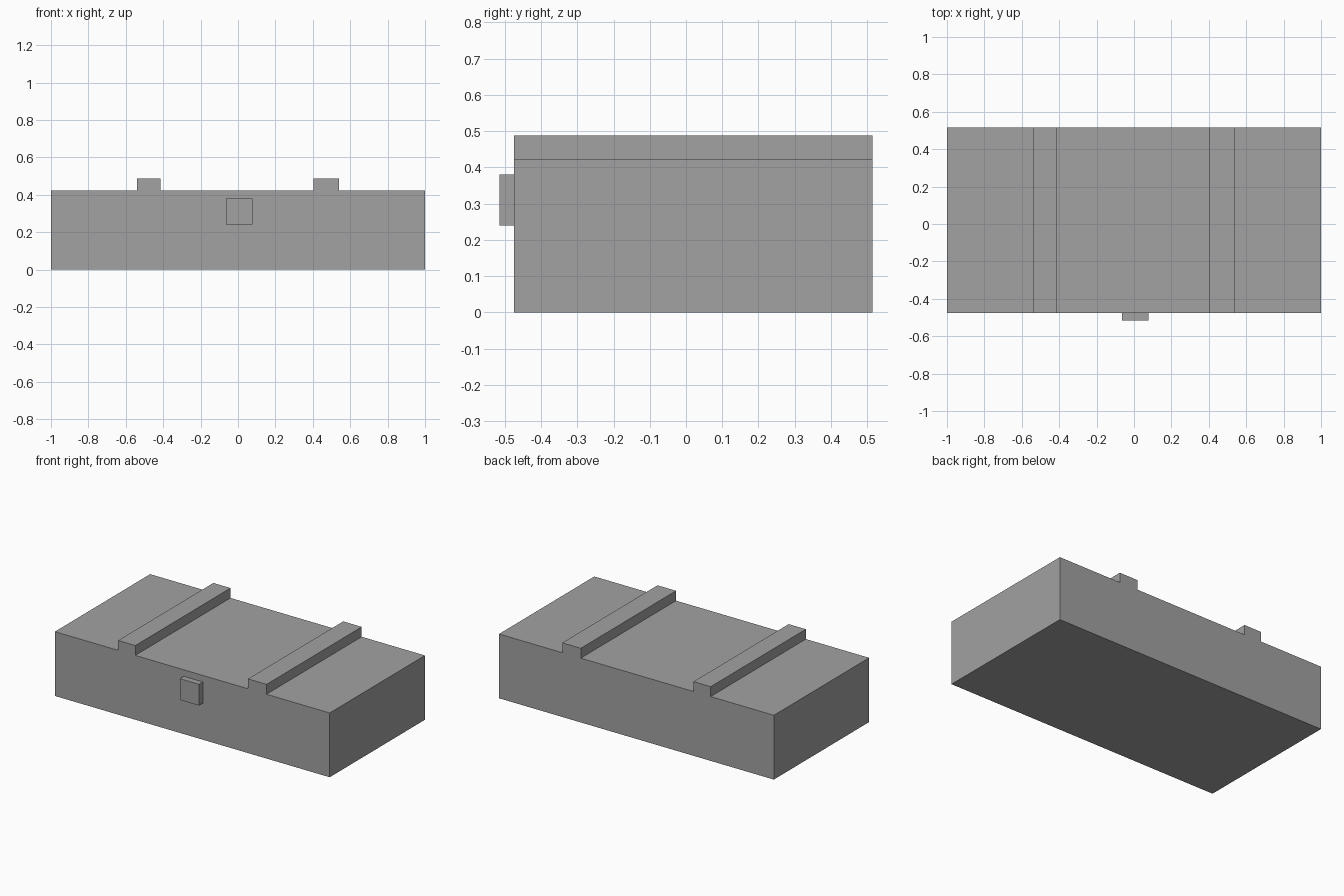
import bpy
import bmesh

cube = bpy.data.objects.get("Cube")
if cube:
    bpy.data.objects.remove(cube, do_unlink=True)

grey = bpy.data.materials.new("plain_grey")
grey.use_nodes = True
colour = (0.36, 0.36, 0.36, 1.0)
grey.diffuse_color = colour
grey.node_tree.nodes["Principled BSDF"].inputs["Base Color"].default_value = colour


def extrude_profile(name, profile, front, back):
    """Sweep an outline in x and z from the front to the back."""
    bm = bmesh.new()
    face = bm.faces.new([bm.verts.new((x, front, z)) for x, z in profile])
    swept = bmesh.ops.extrude_face_region(bm, geom=[face])["geom"]
    verts = [v for v in swept if isinstance(v, bmesh.types.BMVert)]
    bmesh.ops.translate(bm, verts=verts, vec=(0, back - front, 0))
    bmesh.ops.recalc_face_normals(bm, faces=bm.faces)
    mesh = bpy.data.meshes.new(name)
    bm.to_mesh(mesh)
    bm.free()
    mesh.materials.append(grey)
    obj = bpy.data.objects.new(name, mesh)
    bpy.context.collection.objects.link(obj)
    return obj


BODY_FRONT, BODY_BACK = -0.475, 0.515
DECK, RIB_TOP = 0.423, 0.488

# Box body with two raised ribs running front to back
outline = [(-1, 0), (1, 0), (1, DECK)]
for right, left in ((0.405, 0.54), (-0.54, -0.415)):
    outline += [(left, DECK), (left, RIB_TOP), (right, RIB_TOP), (right, DECK)]
outline.append((-1, DECK))
extrude_profile("ribbed_box", outline, BODY_FRONT, BODY_BACK)

# Square latch on the front
latch = [(-0.063, 0.24), (0.077, 0.24), (0.077, 0.38), (-0.063, 0.38)]
extrude_profile("front_latch", latch, -0.515, BODY_FRONT)
